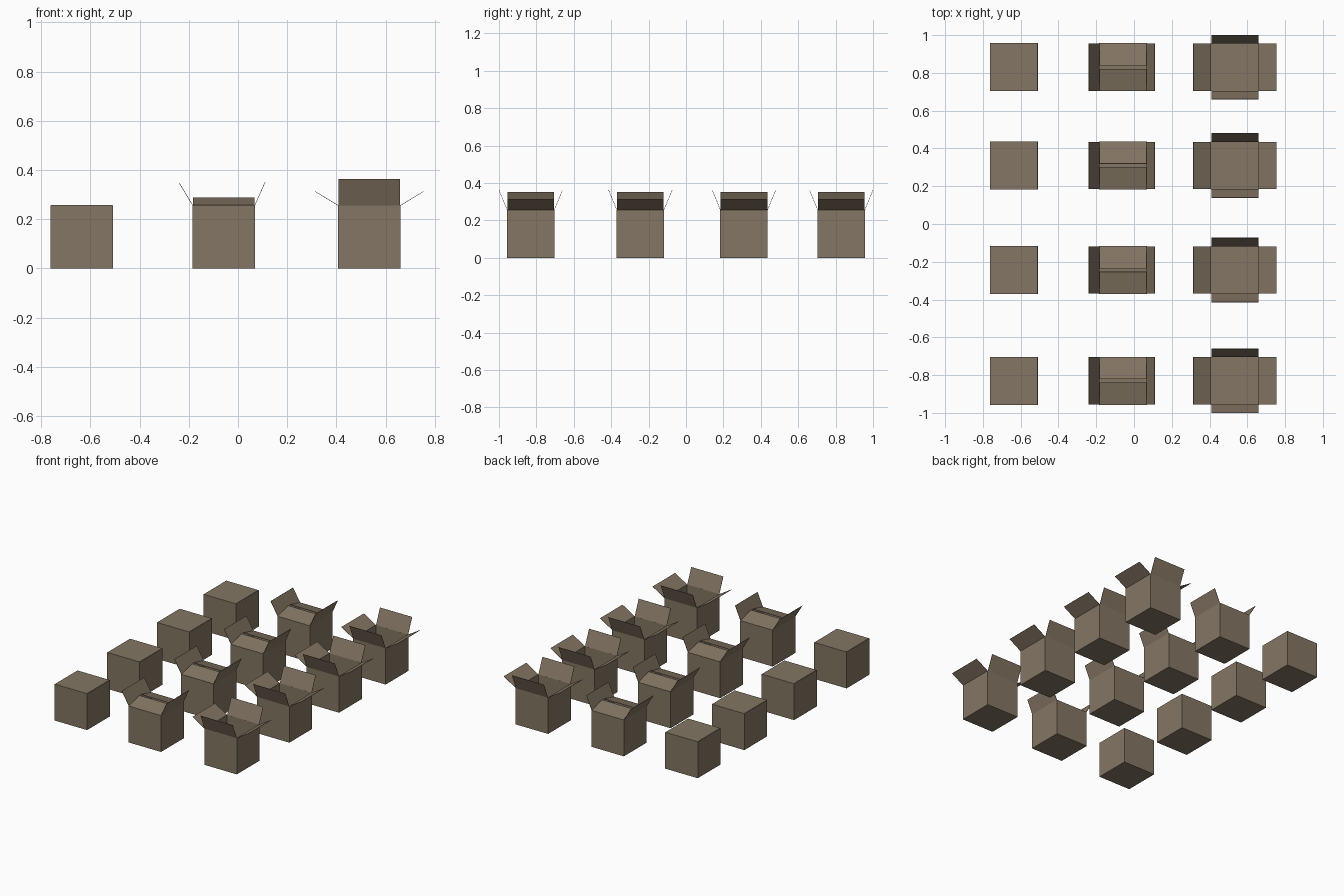
import bpy, bmesh
from math import radians, cos, sin
from mathutils import Vector, Matrix

if "Cube" in bpy.data.objects:
    bpy.data.objects.remove(bpy.data.objects["Cube"])

HALF, HEIGHT, THICK = 0.127, 0.256, 0.002

card = bpy.data.materials.new("cardboard")
card.diffuse_color = (0.23, 0.18, 0.125, 1)
card.use_nodes = True
card.node_tree.nodes["Principled BSDF"].inputs["Base Color"].default_value = card.diffuse_color


def finish(name, bm, loc, offset):
    mesh = bpy.data.meshes.new(name)
    bm.to_mesh(mesh)
    bm.free()
    mesh.materials.append(card)
    obj = bpy.data.objects.new(name, mesh)
    obj.location = loc
    bpy.context.collection.objects.link(obj)
    mod = obj.modifiers.new("thickness", 'SOLIDIFY')
    mod.thickness, mod.offset = THICK, offset
    return obj


def carton(loc):
    # Open-topped box with thin walls
    bm = bmesh.new()
    bmesh.ops.create_cube(bm, size=1)
    bmesh.ops.scale(bm, vec=(2 * HALF, 2 * HALF, HEIGHT), verts=bm.verts)
    bmesh.ops.translate(bm, vec=(0, 0, HEIGHT / 2), verts=bm.verts)
    top = [f for f in bm.faces if f.normal.z > 0.9]
    bmesh.ops.delete(bm, geom=top, context='FACES_ONLY')
    finish("carton_body", bm, loc, -1)


def flap(loc, name, turn, angle, length, drop=0):
    # Hinged flap: angle 0 is flat outward, 90 upright, 180 closed
    a = radians(angle)
    w = HALF - 0.002
    h = HALF - THICK / 2 if not drop else HALF - 2 * THICK
    z = HEIGHT - drop
    tip_x, tip_z = h + length * cos(a), z + length * sin(a)
    bm = bmesh.new()
    pts = [(h, -w, z), (h, w, z), (tip_x, w, tip_z), (tip_x, -w, tip_z)]
    rot = Matrix.Rotation(radians(turn), 3, 'Z')
    bm.faces.new([bm.verts.new(rot @ Vector(p)) for p in pts])
    finish(name, bm, loc, 0)


SIDES = [("right_flap", 0), ("back_flap", 90), ("left_flap", 180), ("front_flap", 270)]
# Per column: x position, then (angle, length, drop) for each side in SIDES order
COLUMNS = [
    (-0.635, [(180, 0.11, 0.004), (180, HALF, 0), (180, 0.11, 0.004), (180, HALF, 0)]),
    (-0.058, [(66, 0.104, 0), (165.5, 0.121, 0), (59, 0.107, 0), (165.5, 0.121, 0)]),
    (0.534, [(31, 0.11, 0), (67.5, 0.116, 0), (31, 0.11, 0), (67.5, 0.116, 0)]),
]
ROWS = [0.83, 0.31, -0.244, -0.83]

for x, settings in COLUMNS:
    for y in ROWS:
        carton((x, y, 0))
        for (name, turn), (angle, length, drop) in zip(SIDES, settings):
            flap((x, y, 0), name, turn, angle, length, drop)
